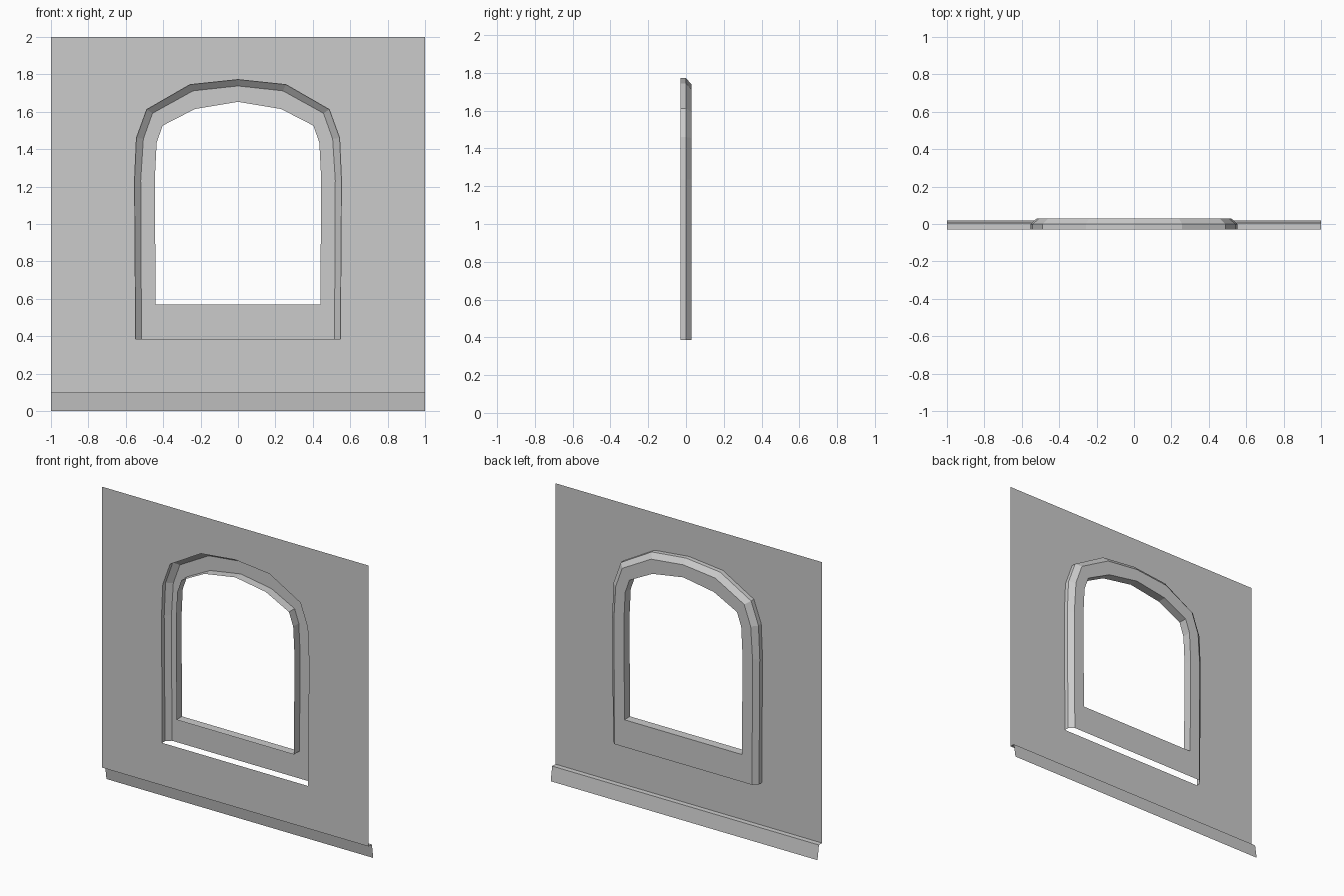
import bpy

if "Cube" in bpy.data.objects:
    bpy.data.objects.remove(bpy.data.objects["Cube"])

Y_WALL, Y_MID, Y_BACK = -0.03, 0.0, 0.03
Y_BASE_TOP, Y_BASE_BOTTOM = 0.005, 0.02
BASE_Z = 0.097

# Right-half arch outlines (x, z), from the foot up to the crown
OUTER = [(0.547, 0.385), (0.553, 1.235), (0.543, 1.46), (0.488, 1.612), (0.257, 1.745), (0, 1.772)]
MIDDLE = [(0.516, 0.385), (0.52, 1.235), (0.506, 1.455), (0.457, 1.592), (0.24, 1.712), (0, 1.738)]
INNER = [(0.44, 0.57), (0.445, 1.235), (0.435, 1.435), (0.403, 1.526), (0.23, 1.615), (0, 1.653)]


def at(outline, y):
    return [(x, y, z) for x, z in outline]


def bands(loops):
    """Quads joining each outline to the next one."""
    verts = [p for loop in loops for p in loop]
    n = len(loops[0])
    faces = []
    for k in range(len(loops) - 1):
        for i in range(n - 1):
            a, b = k * n + i, (k + 1) * n + i
            faces.append((a, b, b + 1, a + 1))
    return verts, faces


def mirrored(name, verts, faces):
    """Half-model mesh mirrored across x = 0."""
    mesh = bpy.data.meshes.new(name)
    mesh.from_pydata(verts, [], faces)
    mesh.update()
    obj = bpy.data.objects.new(name, mesh)
    bpy.context.collection.objects.link(obj)
    mod = obj.modifiers.new("Mirror", 'MIRROR')
    mod.use_clip = True
    mod.merge_threshold = 0.0005
    return obj


# Wall sheet with the arched hole
wall = at(OUTER + [(0, 2), (1, 2), (1, BASE_Z), (0, BASE_Z), (0, 0.385)], Y_WALL)
mirrored("wall", wall, [tuple(range(len(wall)))])

# Raised window frame: side, chamfer, face and reveal, open at the foot
verts, faces = bands([at(OUTER, Y_WALL), at(OUTER, Y_MID), at(MIDDLE, Y_BACK),
                      at(INNER, Y_BACK), at(INNER, Y_WALL)])
n = len(OUTER)
mid_foot, in_back, in_front = 2 * n, 3 * n, 4 * n
c = len(verts)
verts += [(0, Y_BACK, 0.385), (0, Y_BACK, 0.57), (0, Y_WALL, 0.57)]
faces += [(mid_foot, c, c + 1, in_back),           # apron under the opening
          (in_back, c + 1, c + 2, in_front)]       # sill
mirrored("window_frame", verts, faces)

# Slanted skirting with its narrow ledge
profile = [(Y_WALL, BASE_Z), (Y_BASE_TOP, BASE_Z), (Y_BASE_BOTTOM, 0)]
verts, faces = bands([[(x, y, z) for x in (1, 0)] for y, z in profile])
mirrored("skirting", verts, [f[::-1] for f in faces])
